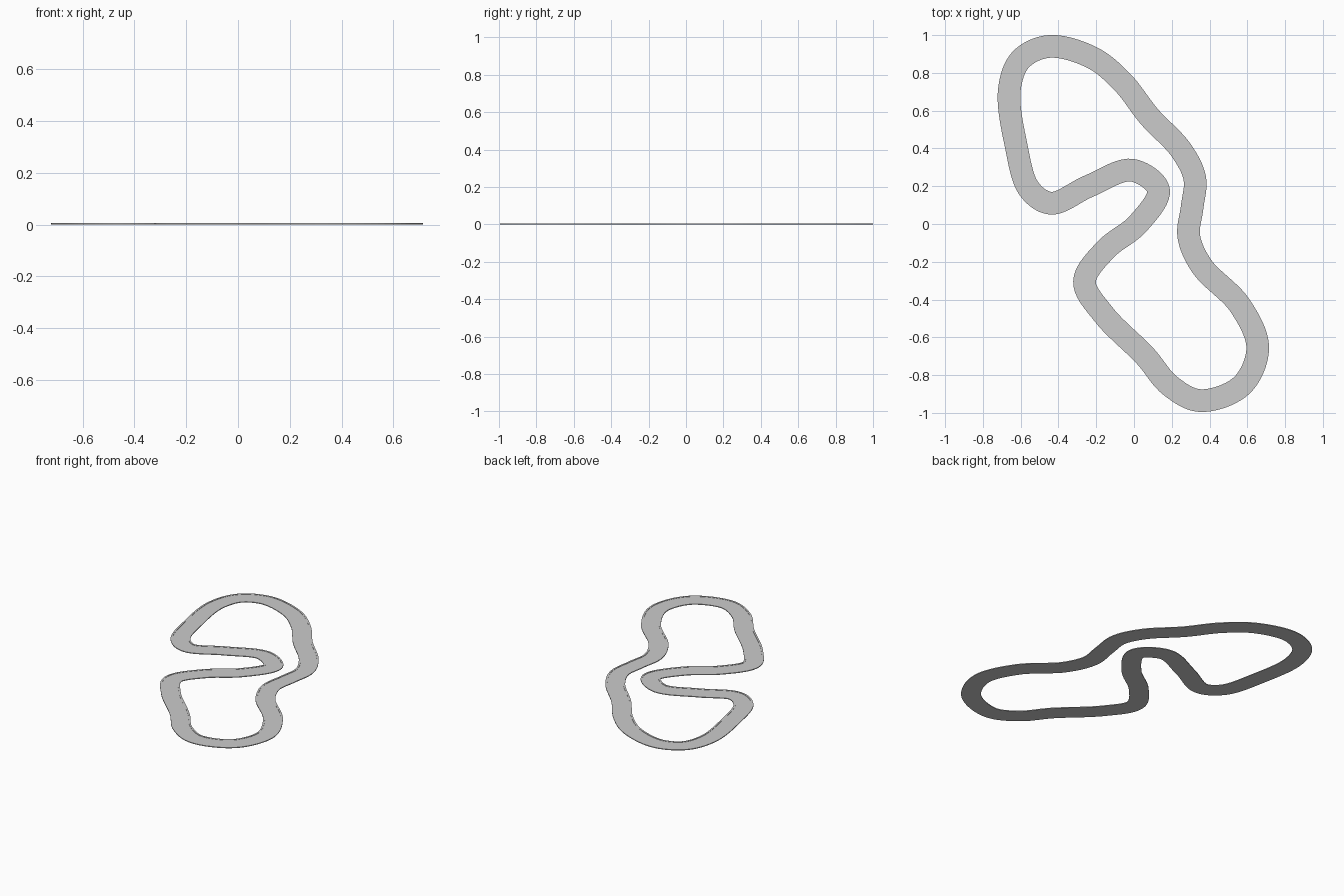
import bpy
from mathutils import Vector

if "Cube" in bpy.data.objects:
    bpy.data.objects.remove(bpy.data.objects["Cube"])

# Centre line of the circuit, anticlockwise from the left straight
PATH = [(-0.66, 0.71), (-0.625, 0.42), (-0.555, 0.185), (-0.44, 0.11), (-0.24, 0.20),
        (-0.01, 0.285), (0.13, 0.18), (0.02, 0.0), (-0.15, -0.135), (-0.262, -0.305),
        (-0.16, -0.48), (0.06, -0.70), (0.19, -0.855), (0.35, -0.935), (0.57, -0.855),
        (0.655, -0.655), (0.56, -0.43), (0.36, -0.225), (0.29, -0.065), (0.308, 0.09),
        (0.322, 0.24), (0.25, 0.39), (0.08, 0.57), (-0.06, 0.75), (-0.22, 0.88),
        (-0.45, 0.94), (-0.60, 0.87)]
HALF = 0.06      # half width including edge lines
LINE = 0.011     # edge line width
STEPS = 10


def spline(pts):
    """Closed smooth curve through the points (centripetal)."""
    pts = [Vector(p) for p in pts]
    n, out = len(pts), []
    for i in range(n):
        a, b, c, d = (pts[(i + k - 1) % n] for k in range(4))
        t1, t2, t3 = (b - a).length ** .5, (c - b).length ** .5, (d - c).length ** .5
        m1 = t2 * ((b - a) / t1 - (c - a) / (t1 + t2) + (c - b) / t2)
        m2 = t2 * ((c - b) / t2 - (d - b) / (t2 + t3) + (d - c) / t3)
        for s in range(STEPS):
            t = s / STEPS
            out.append(b * (2*t**3 - 3*t*t + 1) + m1 * (t**3 - 2*t*t + t)
                       + c * (3*t*t - 2*t**3) + m2 * (t**3 - t*t))
    return out


def ribbon(name, line, left, right, z0, z1):
    """Closed slab following the line between two side offsets."""
    n, verts, faces = len(line), [], []
    for i, p in enumerate(line):
        t = (line[(i + 1) % n] - line[i - 1]).normalized()
        side = Vector((t.y, -t.x))
        for off, z in ((left, z0), (right, z0), (right, z1), (left, z1)):
            verts.append((*(p + side * off), z))
    for i in range(n):
        j = (i + 1) % n
        for k in range(4):
            m = (k + 1) % 4
            faces.append((4*i + k, 4*i + m, 4*j + m, 4*j + k))
    mesh = bpy.data.meshes.new(name)
    mesh.from_pydata(verts, [], faces)
    mesh.update()
    obj = bpy.data.objects.new(name, mesh)
    bpy.context.collection.objects.link(obj)
    return obj


centre = spline(PATH)
# Road surface
ribbon("road_surface", centre, -HALF, HALF, 0, 0.003)
# Painted edge lines on both sides
ribbon("outer_edge_line", centre, HALF - LINE, HALF, 0.003, 0.005)
ribbon("inner_edge_line", centre, -HALF, -HALF + LINE, 0.003, 0.005)
